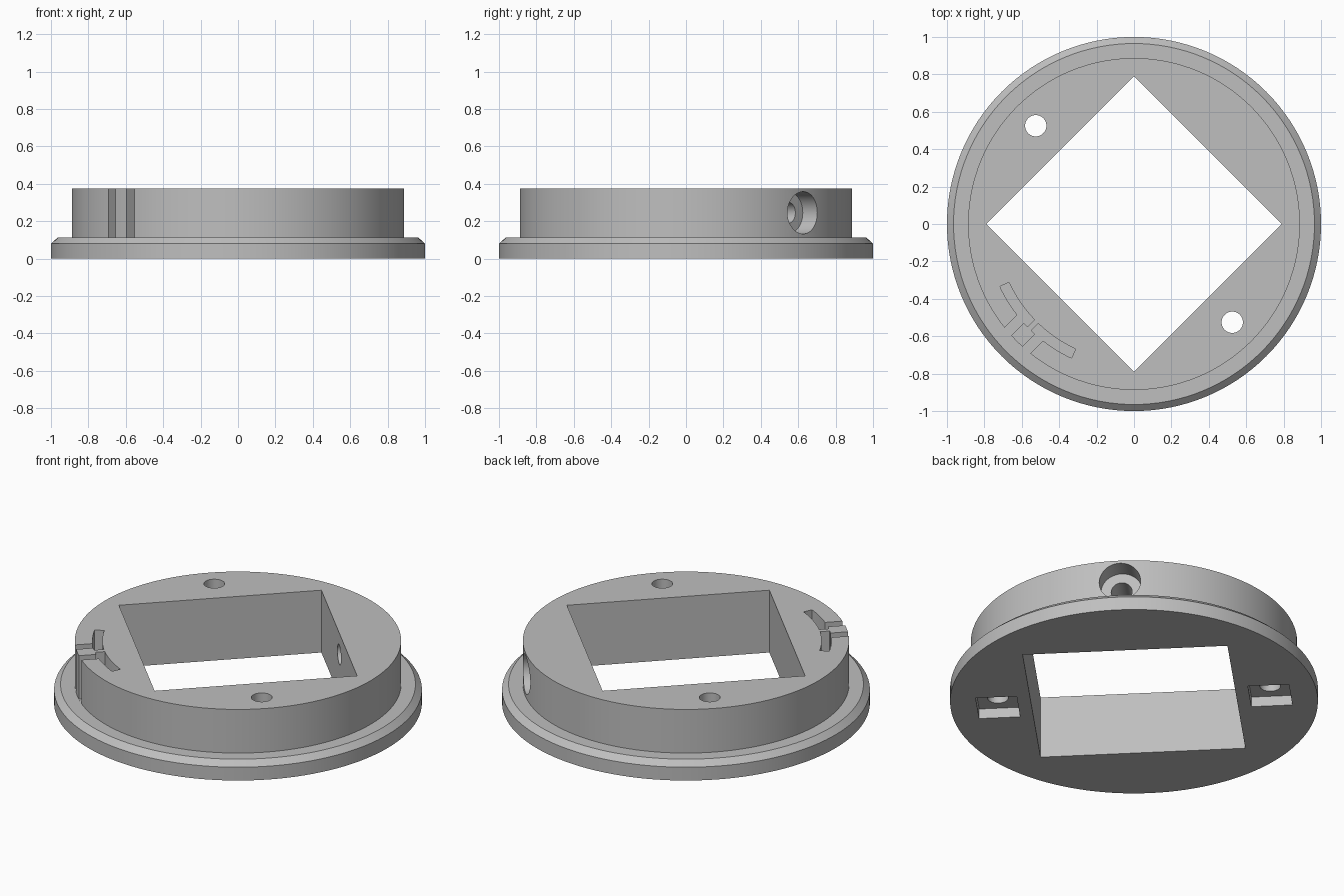
import bpy, bmesh
from math import radians, degrees, asin, sin, cos, pi
from mathutils import Matrix, Vector

if "Cube" in bpy.data.objects:
    bpy.data.objects.remove(bpy.data.objects["Cube"], do_unlink=True)

HEIGHT, FLANGE_TOP, BODY_R = 0.374, 0.112, 0.887
DIAGONAL = 0.743      # distance of the screw holes from the centre

grey = bpy.data.materials.new("plain grey")
grey.use_nodes = True
colour = (0.52, 0.52, 0.52, 1)
grey.diffuse_color = colour
grey.node_tree.nodes["Principled BSDF"].inputs["Base Color"].default_value = colour


def finish(bm, name):
    bmesh.ops.recalc_face_normals(bm, faces=bm.faces)
    mesh = bpy.data.meshes.new(name)
    bm.to_mesh(mesh)
    bm.free()
    mesh.materials.append(grey)
    ob = bpy.data.objects.new(name, mesh)
    bpy.context.collection.objects.link(ob)
    return ob


def lathe(name, profile, steps=128):
    bm = bmesh.new()
    verts = [bm.verts.new((r, 0, z)) for r, z in profile]
    edges = [bm.edges.new(pair) for pair in zip(verts, verts[1:])]
    bmesh.ops.spin(bm, geom=verts + edges, cent=(0, 0, 0), axis=(0, 0, 1),
                   angle=2 * pi, steps=steps, use_merge=True)
    bmesh.ops.remove_doubles(bm, verts=bm.verts, dist=1e-5)
    return finish(bm, name)


def prism(name, points, z0, z1):
    bm = bmesh.new()
    face = bm.faces.new([bm.verts.new((x, y, z0)) for x, y in points])
    top = bmesh.ops.extrude_face_region(bm, geom=[face])["geom"]
    bmesh.ops.translate(bm, vec=(0, 0, z1 - z0),
                        verts=[v for v in top if isinstance(v, bmesh.types.BMVert)])
    return finish(bm, name)


def rod(name, radius, start, end, sides=48):
    start, end = Vector(start), Vector(end)
    axis = end - start
    matrix = Matrix.Translation((start + end) / 2) @ axis.to_track_quat('Z', 'Y').to_matrix().to_4x4()
    bm = bmesh.new()
    bmesh.ops.create_cone(bm, cap_ends=True, segments=sides, radius1=radius,
                          radius2=radius, depth=axis.length, matrix=matrix)
    return finish(bm, name)


def square(cx, half):
    return [(cx - half, -half), (cx + half, -half), (cx + half, half), (cx - half, half)]


def cut(body, cutter, turn=0):
    cutter.rotation_euler.z = radians(turn)
    cutter.hide_render = True
    mod = body.modifiers.new(cutter.name, 'BOOLEAN')
    mod.operation, mod.solver, mod.object = 'DIFFERENCE', 'EXACT', cutter
    bpy.context.view_layer.update()
    bpy.context.view_layer.objects.active = body
    bpy.ops.object.modifier_apply(modifier=mod.name)
    bpy.data.objects.remove(cutter, do_unlink=True)


# Round body with a chamfered flange
ring = lathe("mounting_ring", [(0, 0), (1, 0), (1, 0.08), (0.965, FLANGE_TOP),
                               (BODY_R, FLANGE_TOP), (BODY_R, HEIGHT), (0, HEIGHT)])

# Square opening, turned on its corner
cut(ring, prism("square_opening", square(0, 0.559), -0.1, 0.5), 45)

# Screw holes with square nut pockets underneath
for turn in (135, -45):
    cut(ring, rod("screw_hole", 0.057, (DIAGONAL, 0, -0.1), (DIAGONAL, 0, 0.5)), turn)
    cut(ring, prism("nut_pocket", square(DIAGONAL, 0.112), -0.1, 0.06), turn)

# Counterbored hole through the side wall
cut(ring, rod("side_bore", 0.113, (0.77, 0, 0.245), (1.1, 0, 0.245)), 45)
cut(ring, rod("side_hole", 0.057, (0.5, 0, 0.245), (0.8, 0, 0.245)), 45)

# Mirrored slots that leave a tongue on a narrow neck
INNER, OUTER, NECK, TONGUE, SLOT, SWEEP = 0.738, 0.791, 0.015, 0.042, 0.098, 20


def arc(radius, start, end, steps=8):
    angles = [radians(start + (end - start) * i / steps) for i in range(steps + 1)]
    return [(radius * cos(a), radius * sin(a)) for a in angles]


outline = arc(INNER, SWEEP, degrees(asin(NECK / INNER)))
outline += [(OUTER, NECK), (OUTER, TONGUE), (0.93, TONGUE), (0.93, SLOT)]
outline += arc(OUTER, degrees(asin(SLOT / OUTER)), SWEEP)
for side in (1, -1):
    cut(ring, prism("tongue_slot", [(x, y * side) for x, y in outline],
                    FLANGE_TOP + 0.0005, 0.5), 225)

# Smooth walls, sharp rims
bpy.ops.object.select_all(action='DESELECT')
ring.select_set(True)
bpy.context.view_layer.objects.active = ring
bpy.ops.object.shade_smooth_by_angle(angle=radians(30))
